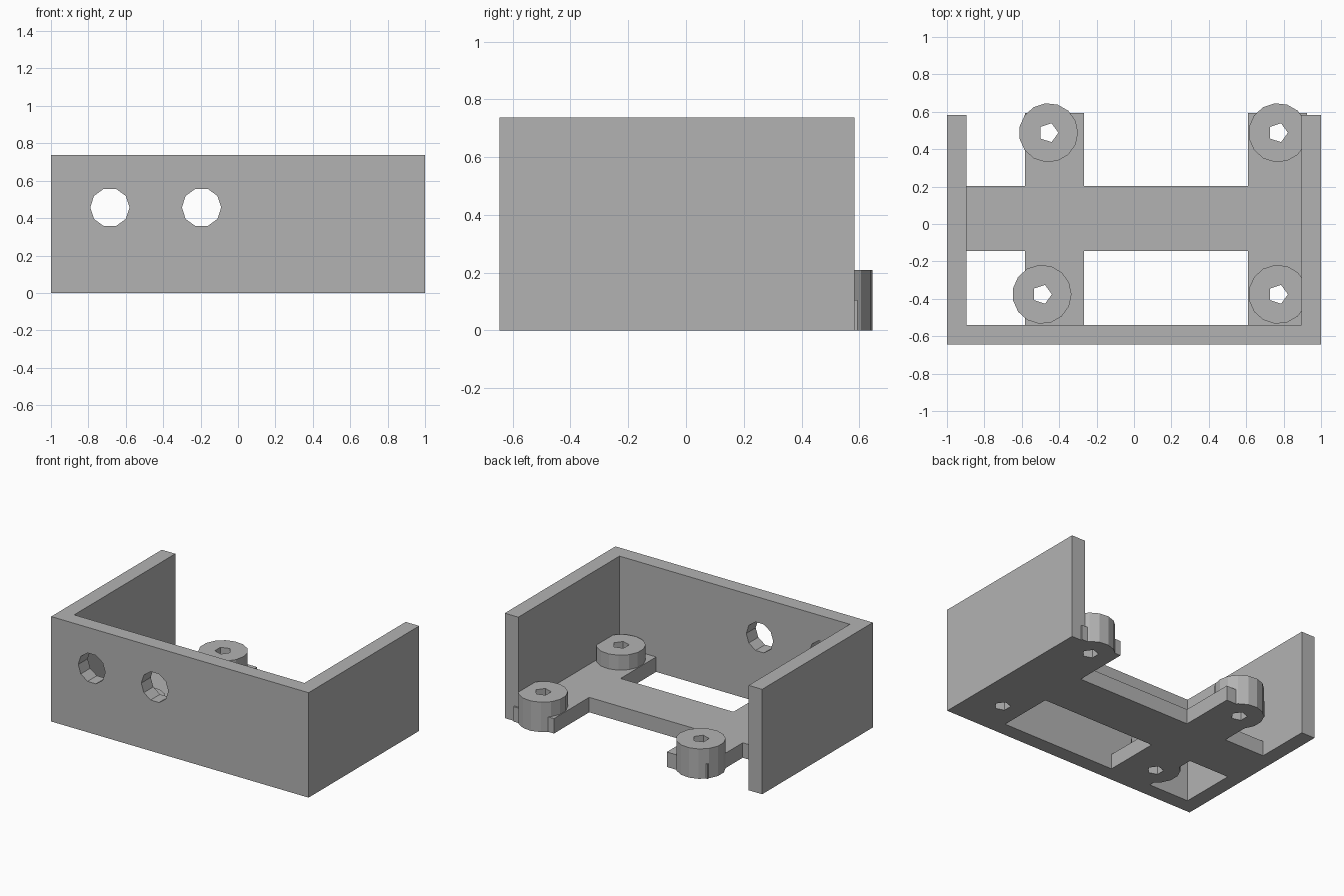
import bpy, bmesh
from math import cos, sin, pi

cube = bpy.data.objects.get("Cube")
if cube:
    bpy.data.objects.remove(cube, do_unlink=True)

WALL, PLATE_T, HEIGHT, BOSS_H = 0.105, 0.105, 0.737, 0.21
FRONT, BACK = -0.645, 0.583
BOSSES = [(-0.457, 0.488), (0.77, 0.488), (-0.492, -0.376), (0.77, -0.376)]

grey = bpy.data.materials.new("plain grey")
grey.use_nodes = True
colour = (0.45, 0.45, 0.45, 1)
grey.diffuse_color = colour
grey.node_tree.nodes["Principled BSDF"].inputs["Base Color"].default_value = colour


def prism(name, outline, low, high, along_y=False):
    """Extrude an outline from low to high along z, or along y."""
    bm = bmesh.new()
    place = (lambda a, b: (a, low, b)) if along_y else (lambda a, b: (a, b, low))
    face = bm.faces.new([bm.verts.new(place(a, b)) for a, b in outline])
    new = bmesh.ops.extrude_face_region(bm, geom=[face])["geom"]
    step = (0, high - low, 0) if along_y else (0, 0, high - low)
    bmesh.ops.translate(bm, vec=step,
                        verts=[v for v in new if isinstance(v, bmesh.types.BMVert)])
    bmesh.ops.recalc_face_normals(bm, faces=bm.faces)
    mesh = bpy.data.meshes.new(name)
    bm.to_mesh(mesh)
    bm.free()
    mesh.materials.append(grey)
    obj = bpy.data.objects.new(name, mesh)
    bpy.context.collection.objects.link(obj)
    return obj


def box(name, x0, x1, y0, y1, top):
    return prism(name, [(x0, y0), (x1, y0), (x1, y1), (x0, y1)], 0, top)


def ring(cx, cy, radius, sides):
    return [(cx + radius * cos(2 * pi * i / sides), cy + radius * sin(2 * pi * i / sides))
            for i in range(sides)]


def combine(target, part, operation):
    """Apply a boolean and discard the helper part."""
    part.hide_render = True
    mod = target.modifiers.new(operation, "BOOLEAN")
    mod.operation, mod.solver, mod.object = operation, "EXACT", part
    bpy.context.view_layer.objects.active = target
    bpy.ops.object.modifier_apply(modifier=mod.name)
    bpy.data.objects.remove(part, do_unlink=True)


# Three-sided wall
inner = 1 - WALL
bracket = prism("bracket", [(-1, FRONT), (1, FRONT), (1, BACK), (inner, BACK),
                            (inner, FRONT + WALL), (-inner, FRONT + WALL),
                            (-inner, BACK), (-1, BACK)], 0, HEIGHT)

# Base crossbar and the two arms
combine(bracket, box("crossbar", -0.95, 0.95, -0.145, 0.203, PLATE_T), "UNION")
for x in (-0.583, 0.61):
    combine(bracket, box("arm", x, x + 0.316, FRONT + 0.05, 0.594, PLATE_T), "UNION")

# Screw bosses, then their through holes
for x, y in BOSSES:
    combine(bracket, prism("boss", ring(x, y, 0.158, 15), 0, BOSS_H), "UNION")
for x, y in BOSSES:
    combine(bracket, prism("screw_hole", ring(x, y, 0.053, 5), -0.1, 0.4), "DIFFERENCE")

# Round openings in the front wall
for x in (-0.685, -0.195):
    combine(bracket, prism("opening", ring(x, 0.457, 0.105, 10),
                           FRONT - 0.1, FRONT + 0.2, True), "DIFFERENCE")
